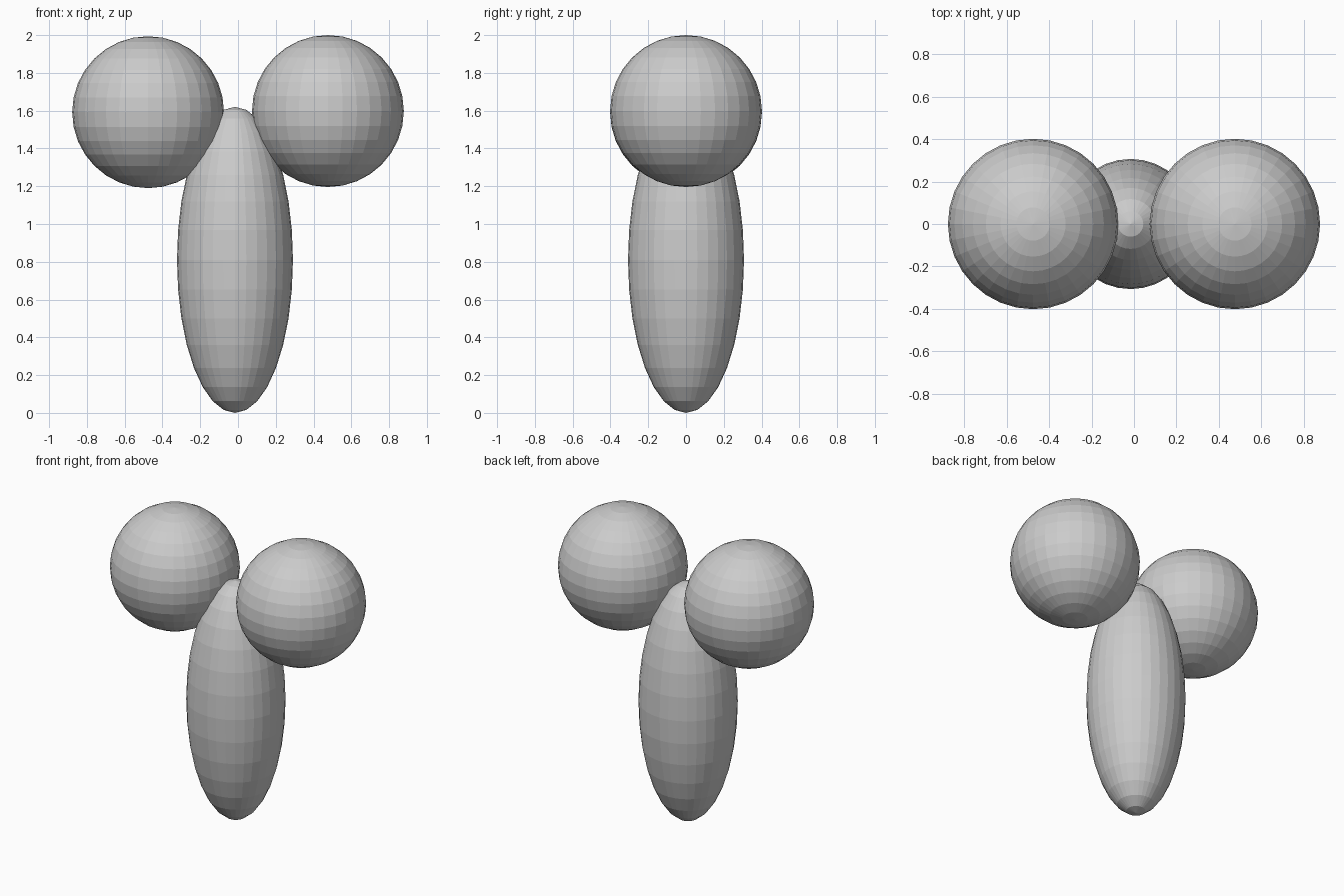
import bpy

if "Cube" in bpy.data.objects:
    bpy.data.objects.remove(bpy.data.objects["Cube"])


def ball(name, location, scale):
    """Flat-faced UV sphere stretched to the given radii."""
    bpy.ops.mesh.primitive_uv_sphere_add(segments=32, ring_count=16, radius=1, location=location)
    obj = bpy.context.object
    obj.name = name
    obj.scale = scale
    bpy.ops.object.transform_apply(location=False, rotation=False, scale=True)
    return obj


# Tall body standing on the ground
ball("body", (-0.016, 0, 0.81), (0.307, 0.307, 0.81))

# Two round balls beside the top, the left one slightly lower
ball("left_ball", (-0.476, 0, 1.592), (0.402, 0.402, 0.402))
ball("right_ball", (0.476, 0, 1.598), (0.402, 0.402, 0.402))
